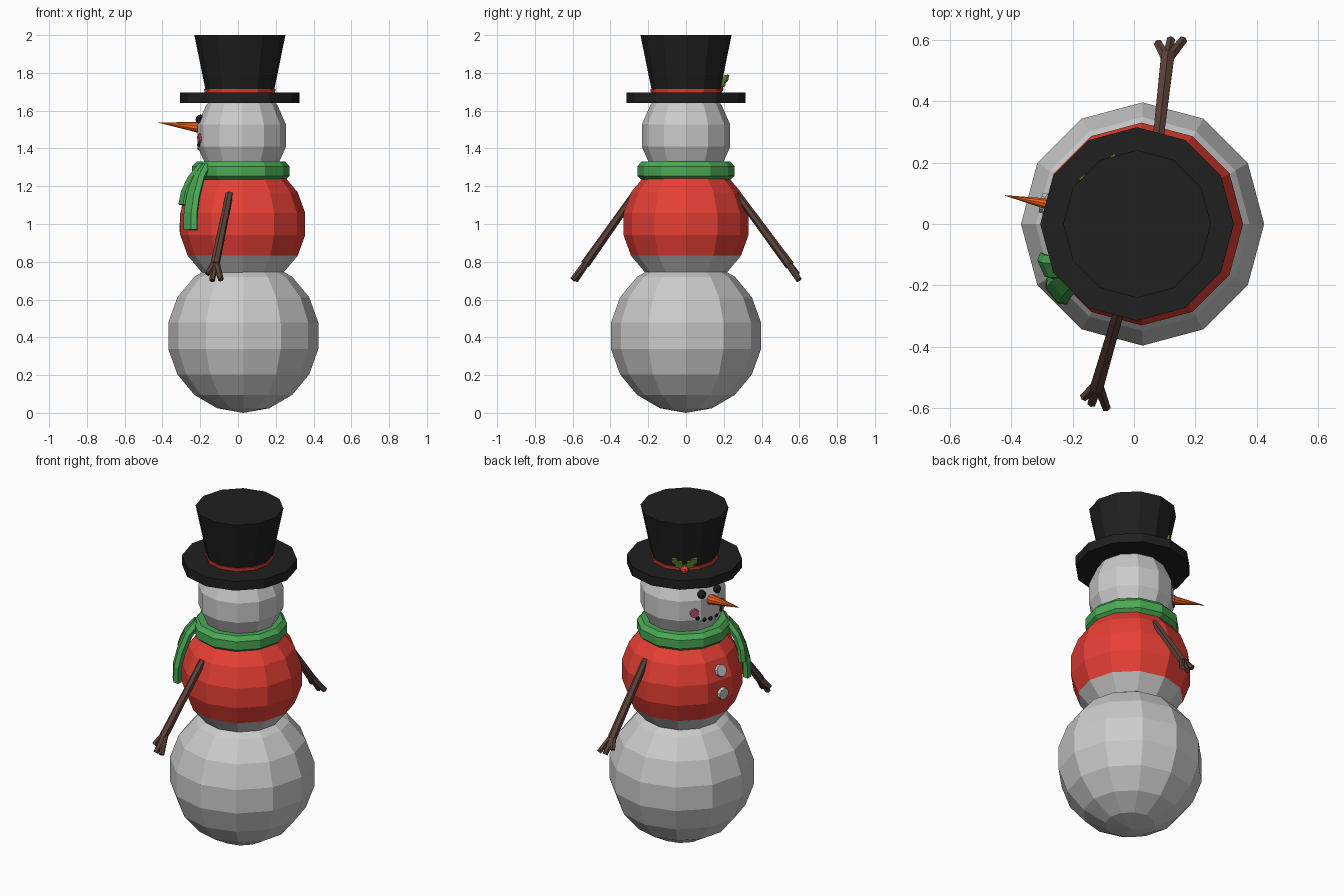
import bpy, bmesh, math
from mathutils import Vector, Matrix

if "Cube" in bpy.data.objects:
    bpy.data.objects.remove(bpy.data.objects["Cube"])


def mat(name, rgb):
    m = bpy.data.materials.new(name)
    m.diffuse_color = (*rgb, 1)
    m.use_nodes = True
    m.node_tree.nodes["Principled BSDF"].inputs["Base Color"].default_value = m.diffuse_color
    return m


RED = mat("red", (0.8, 0.05, 0.035))
GREEN = mat("green", (0.07, 0.4, 0.09))
LEAF = mat("leaf_green", (0.12, 0.25, 0.03))
BLACK = mat("black", (0.014, 0.014, 0.014))
ORANGE = mat("orange", (0.9, 0.12, 0.01))
BROWN = mat("brown", (0.11, 0.055, 0.042))
PINK = mat("pink", (0.6, 0.1, 0.2))
FACE = 167  # heading of the face, degrees


def finish(name, bm, material=None):
    bmesh.ops.recalc_face_normals(bm, faces=bm.faces)
    me = bpy.data.meshes.new(name)
    bm.to_mesh(me)
    bm.free()
    ob = bpy.data.objects.new(name, me)
    bpy.context.collection.objects.link(ob)
    if material:
        me.materials.append(material)
    return ob


def ball(name, c, r, rz=None, seg=12, rings=9, material=None, keep=None):
    bm = bmesh.new()
    m = Matrix.Translation(c) @ Matrix.Diagonal((r, r, rz or r, 1))
    bmesh.ops.create_uvsphere(bm, u_segments=seg, v_segments=rings, radius=1, matrix=m)
    if keep:
        drop = [f for f in bm.faces if not keep(f.calc_center_median().z)]
        bmesh.ops.delete(bm, geom=drop, context='FACES')
    return finish(name, bm, material)


def cone(name, p0, p1, r0, r1, seg=12, material=None):
    p0, p1 = Vector(p0), Vector(p1)
    d = p1 - p0
    bm = bmesh.new()
    m = Matrix.Translation((p0 + p1) / 2) @ d.to_track_quat('Z', 'Y').to_matrix().to_4x4()
    bmesh.ops.create_cone(bm, cap_ends=True, segments=seg, radius1=r0, radius2=r1,
                          depth=d.length, matrix=m)
    return finish(name, bm, material)


def polar(cx, az, r, z):
    a = math.radians(az)
    return Vector((cx + r * math.cos(a), r * math.sin(a), z))


def on_head(az, z):
    r = 0.232 * math.sqrt(max(0, 1 - ((z - 1.468) / 0.262) ** 2))
    return polar(0.02, FACE + az, r, z)


# Body: three low-poly balls, the middle one split into sweater and bare belly
ball("base_ball", (0.028, 0, 0.408), 0.403, 0.408)
ball("belly", (0.025, 0, 1.0), 0.336, keep=lambda z: z < 0.83)
ball("sweater", (0.025, 0, 1.0), 0.336, material=RED, keep=lambda z: z > 0.83)
ball("head", (0.02, 0, 1.468), 0.24, 0.262, rings=7)

# Hat
cone("hat_brim", (0.01, 0, 1.64), (0.01, 0, 1.695), 0.316, 0.316, material=BLACK)
cone("hat_crown", (0.01, 0, 1.69), (0.01, 0, 2.0), 0.178, 0.241, material=BLACK)
cone("hat_band", (0.01, 0, 1.69), (0.01, 0, 1.715), 0.185, 0.189, material=RED)


# Leaf sprig on the hat
def leaf(name, tilt):
    side = [(0, 0), (0.022, 0.015), (0.014, 0.03), (0.028, 0.048), (0.014, 0.062),
            (0.02, 0.082), (0, 0.105)]
    outline = side + [(-x, y) for x, y in side[-2:0:-1]]
    base = polar(0.01, 125, 0.20, 1.715)
    out = (polar(0, 125, 1, 0.0))
    up = (Vector((0, 0, 1)) + out * 0.25).normalized()
    across = up.cross(out).normalized()
    n = across.cross(up)
    t = math.radians(tilt)
    bm = bmesh.new()
    vs = [bm.verts.new(base + across * (x * math.cos(t) + y * math.sin(t))
                       + up * (y * math.cos(t) - x * math.sin(t))) for x, y in outline]
    f = bm.faces.new(vs)
    ext = bmesh.ops.extrude_face_region(bm, geom=[f])
    for v in ext["geom"]:
        if isinstance(v, bmesh.types.BMVert):
            v.co += n * 0.012
    finish(name, bm, LEAF)


leaf("leaf_left", -42)
leaf("leaf_right", 42)
ball("berry", polar(0.01, 125, 0.212, 1.715), 0.024, seg=8, rings=6, material=RED)

# Face
cone("nose", (-0.18, 0.045, 1.508), (-0.42, 0.093, 1.537), 0.032, 0.001, seg=10, material=ORANGE)
for s in (-1, 1):
    ball("eye", on_head(14.5 * s, 1.553), 0.026, seg=8, rings=6, material=BLACK)
    c = on_head(26 * s, 1.452)
    d = (c - Vector((0.02, 0, 1.468))).normalized()
    cone("cheek", c - d * 0.025, c + d * 0.005, 0.029, 0.025, seg=10, material=PINK)
for az, z in ((-22, 1.42), (-11, 1.403), (0, 1.397), (11, 1.403), (22, 1.42)):
    ball("mouth_dot", on_head(az, z), 0.013, seg=6, rings=5, material=BLACK)

# Sweater buttons
for z in (1.11, 0.975):
    c0 = Vector((0.025, 0, 1.0))
    d = (polar(0.025, FACE + 1, math.sqrt(0.336 ** 2 - (z - 1) ** 2), z) - c0).normalized()
    cone("button", c0 + d * 0.30, c0 + d * 0.337, 0.038, 0.034, seg=10)


# Scarf: ring and hanging ends lofted from small cross-sections
def loft(name, sections, closed, material):
    bm = bmesh.new()
    rows = [[bm.verts.new(p) for p in s] for s in sections]
    n = len(rows[0])
    for i in range(len(rows) if closed else len(rows) - 1):
        a, b = rows[i], rows[(i + 1) % len(rows)]
        for k in range(n):
            bm.faces.new((a[k], a[(k + 1) % n], b[(k + 1) % n], b[k]))
    if not closed:
        bm.faces.new(rows[0])
        bm.faces.new(rows[-1])
    finish(name, bm, material)


ring = [(0.15, 1.24), (0.235, 1.235), (0.258, 1.255), (0.258, 1.305), (0.235, 1.33), (0.15, 1.33)]
loft("scarf_ring", [[polar(0.015, a, r, z) for r, z in ring] for a in range(0, 360, 30)],
     True, GREEN)


def scarf_end(name, path, thick):
    # path rows: heading, distance from axis, height, half width
    secs = []
    for i, (az, r, z, w) in enumerate(path):
        a, b = path[max(i - 1, 0)], path[min(i + 1, len(path) - 1)]
        t = (polar(0, *b[:3]) - polar(0, *a[:3])).normalized()
        side = polar(0, az + 90, 1, 0)
        out = side.cross(t).normalized()
        c = polar(0.02, az, r, z)
        secs.append([c + side * (w * u) + out * (thick * v) for u, v in
                     ((-1, 0), (-0.6, 1), (0.6, 1), (1, 0), (0.6, -1), (-0.6, -1))])
    loft(name, secs, False, GREEN)


scarf_end("scarf_end_long", [(216, 0.235, 1.31, 0.035), (217, 0.285, 1.25, 0.045),
                             (218, 0.325, 1.15, 0.05), (219, 0.348, 1.06, 0.052),
                             (219, 0.35, 0.97, 0.055)], 0.022)
scarf_end("scarf_end_short", [(212, 0.24, 1.31, 0.035), (209, 0.295, 1.24, 0.042),
                              (206, 0.325, 1.17, 0.046), (204, 0.335, 1.10, 0.048)], 0.02)

# Twig arms with three fingers each
arms = {
    "left": ((-0.045, -0.27, 1.16), (-0.122, -0.535, 0.785),
             ((-0.163, -0.565, 0.735), (-0.138, -0.585, 0.70), (-0.09, -0.6, 0.705))),
    "right": ((0.078, 0.27, 1.16), (0.11, 0.55, 0.78),
              ((0.078, 0.59, 0.735), (0.12, 0.6, 0.70), (0.16, 0.6, 0.705))),
}
for side, (shoulder, wrist, tips) in arms.items():
    cone("arm_" + side, shoulder, wrist, 0.02, 0.025, seg=6, material=BROWN)
    for tip in tips:
        start = Vector(wrist).lerp(Vector(shoulder), 0.05)
        cone("finger_" + side, start, tip, 0.019, 0.015, seg=6, material=BROWN)
